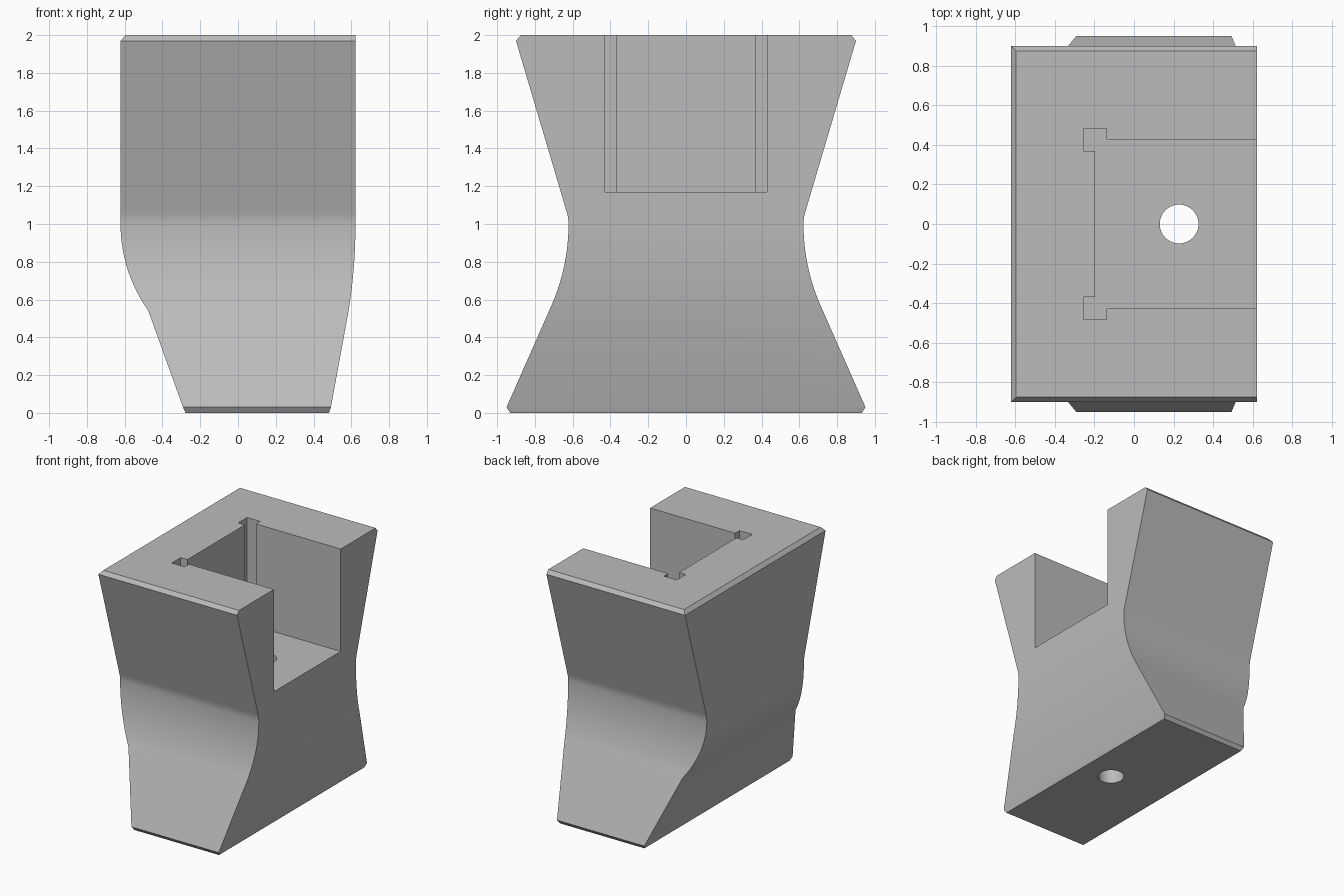
import bpy
import bmesh
from math import asin, cos, sin, pi, radians
from mathutils import Vector

cube = bpy.data.objects.get("Cube")
if cube:
    bpy.data.objects.remove(cube, do_unlink=True)

grey = bpy.data.materials.new("plain grey")
colour = (0.5, 0.5, 0.5, 1)
grey.diffuse_color = colour
grey.use_nodes = True
grey.node_tree.nodes["Principled BSDF"].inputs["Base Color"].default_value = colour


def prism(name, points, axis, low, high):
    """Extrude a closed 2D profile along one axis, from low to high."""
    def place(a, b, depth):
        co = [a, b]
        co.insert(axis, depth)
        return Vector(co)

    bm = bmesh.new()
    base = bm.faces.new([bm.verts.new(place(a, b, low)) for a, b in points])
    moved = bmesh.ops.extrude_face_region(bm, geom=[base])["geom"]
    verts = [v for v in moved if isinstance(v, bmesh.types.BMVert)]
    bmesh.ops.translate(bm, verts=verts, vec=place(0, 0, high - low))
    bmesh.ops.recalc_face_normals(bm, faces=bm.faces)
    mesh = bpy.data.meshes.new(name)
    bm.to_mesh(mesh)
    bm.free()
    mesh.materials.append(grey)
    obj = bpy.data.objects.new(name, mesh)
    bpy.context.collection.objects.link(obj)
    return obj


def combine(target, cutter, operation):
    """Apply a boolean and remove the cutter."""
    cutter.hide_render = True
    mod = target.modifiers.new("cut", 'BOOLEAN')
    mod.operation = operation
    mod.solver = 'EXACT'
    mod.object = cutter
    bpy.context.view_layer.objects.active = target
    bpy.ops.object.modifier_apply(modifier=mod.name)
    bpy.data.objects.remove(cutter, do_unlink=True)


def arc(start, drop, shift, steps=16):
    """Arc going down from a vertical tangent, moving sideways by shift."""
    radius = (drop ** 2 + shift ** 2) / (2 * abs(shift))
    sweep = asin(drop / radius)
    side = 1 if shift > 0 else -1
    return [(start[0] + side * radius * (1 - cos(sweep * i / steps)),
             start[1] - radius * sin(sweep * i / steps)) for i in range(steps + 1)]


# Waisted profile seen from the side, mirrored front to back
bend = [(y, z) for y, z in reversed(arc((0.622, -1), 0.06, 0.0085, 8)[1:])]
bend = [(y, -z) for y, z in bend]
half = [(0.875, 2), (0.9, 1.97)]
half += bend
half += arc((0.622, 1), 0.453, 0.1, 16)
half += [(0.95, 0.03), (0.93, 0)]
waist = half + [(-y, z) for y, z in reversed(half)]

# Tapered profile seen from the front
left = [(0.622, 2)] + arc((0.622, 1), 0.45, -0.035) + [(0.492, 0.03), (0.481, 0)]
right = [(-0.595, 2), (-0.622, 1.97)] + arc((-0.622, 1), 0.457, 0.146)
right += [(-0.291, 0.03), (-0.278, 0)]
taper = left + right[::-1]

body = prism("block_body", taper, 1, -1.2, 1.2)
combine(body, prism("waist_cutter", waist, 0, -1, 1), 'INTERSECT')

# Pocket open on the left side, with square reliefs in its inner corners
corner = [(1, 0.428), (-0.14, 0.428), (-0.14, 0.483), (-0.256, 0.483),
          (-0.256, 0.368), (-0.196, 0.368)]
pocket = corner + [(x, -y) for x, y in reversed(corner)]
combine(body, prism("pocket_cutter", pocket, 2, 1.17, 2.2), 'DIFFERENCE')

# Bolt hole through the pocket floor
circle = [(0.228 + 0.098 * cos(2 * pi * i / 48), 0.098 * sin(2 * pi * i / 48))
          for i in range(48)]
combine(body, prism("hole_cutter", circle, 2, -0.2, 1.5), 'DIFFERENCE')

# Smooth the curved walls and keep the edges crisp
bpy.ops.object.select_all(action='DESELECT')
body.select_set(True)
bpy.context.view_layer.objects.active = body
bpy.ops.object.shade_smooth_by_angle(angle=radians(20))
